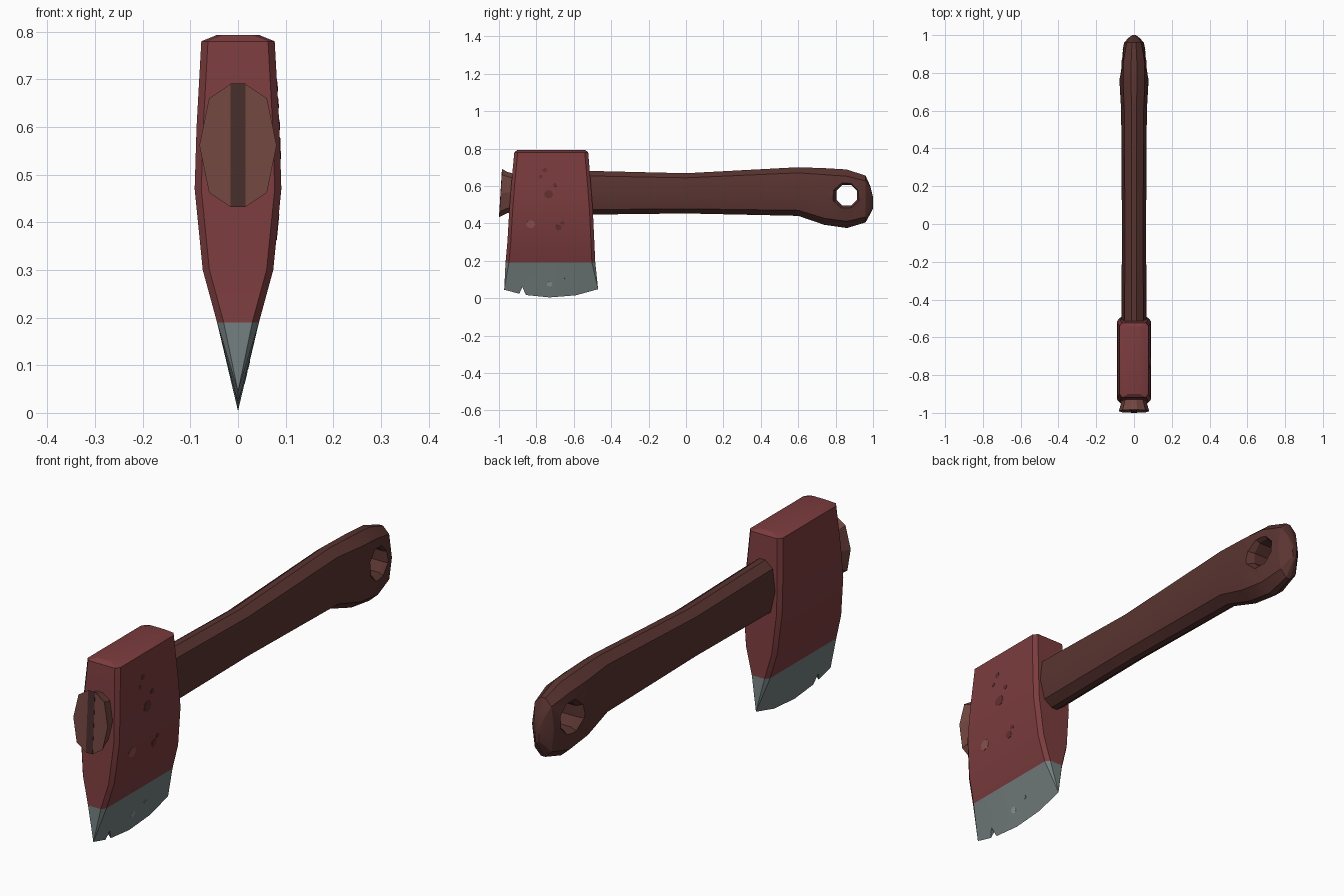
import bpy, bmesh, math
from mathutils import Vector

if "Cube" in bpy.data.objects:
    bpy.data.objects.remove(bpy.data.objects["Cube"])


def material(name, rgb):
    m = bpy.data.materials.new(name)
    m.diffuse_color = (*rgb, 1)
    m.use_nodes = True
    m.node_tree.nodes["Principled BSDF"].inputs["Base Color"].default_value = m.diffuse_color
    return m


RED = material("red_paint", (0.20, 0.045, 0.048))
STEEL = material("steel", (0.17, 0.205, 0.205))
WOOD = material("dark_wood", (0.10, 0.034, 0.030))
END = material("end_grain", (0.17, 0.062, 0.052))
WEDGE = material("wedge_wood", (0.06, 0.026, 0.023))
CHIP_DARK = material("dark_chip", (0.12, 0.03, 0.03))
CHIP_LIGHT = material("light_chip", (0.25, 0.085, 0.075))
CHIP_STEEL = material("steel_chip", (0.27, 0.30, 0.30))


def finish(name, bm, mat=None, smooth=True):
    bmesh.ops.recalc_face_normals(bm, faces=bm.faces)
    me = bpy.data.meshes.new(name)
    bm.to_mesh(me)
    bm.free()
    ob = bpy.data.objects.new(name, me)
    bpy.context.collection.objects.link(ob)
    if mat:
        me.materials.append(mat)
    if smooth:
        bpy.ops.object.select_all(action='DESELECT')
        bpy.context.view_layer.objects.active = ob
        ob.select_set(True)
        bpy.ops.object.shade_smooth_by_angle(angle=math.radians(22))
    return ob


def loft(name, rings, mat=None, smooth=True):
    bm = bmesh.new()
    vs = [[bm.verts.new(p) for p in r] for r in rings]
    n = len(vs[0])
    for a, b in zip(vs, vs[1:]):
        for i in range(n):
            j = (i + 1) % n
            bm.faces.new((a[i], a[j], b[j], b[i]))
    bm.faces.new(vs[0])
    bm.faces.new(vs[-1])
    return finish(name, bm, mat, smooth)


def cut(ob, cutter):
    cutter.hide_render = True
    cutter.hide_viewport = False
    cutter.display_type = 'WIRE'
    mod = ob.modifiers.new("cut", 'BOOLEAN')
    mod.operation = 'DIFFERENCE'
    mod.solver = 'EXACT'
    mod.object = cutter


# Axe head: chamfered rectangles stacked along z (z, half width, y min, y max)
HEAD = [(0.19, 0.044, -0.965, -0.485), (0.30, 0.074, -0.955, -0.490),
        (0.47, 0.091, -0.945, -0.498), (0.60, 0.087, -0.935, -0.508),
        (0.78, 0.077, -0.918, -0.523), (0.793, 0.045, -0.90, -0.54)]


def head_ring(z, w, y0, y1, c=0.014):
    d = c * 1.3
    q = [(w - c, y0), (w, y0 + d), (w, y1 - d), (w - c, y1)]
    return [(x, y, z) for x, y in q] + [(-x, y, z) for x, y in reversed(q)]


loft("axe_head", [head_ring(*s) for s in HEAD], RED)

# Blade: wedge from the head's lowest ring down to a curved cutting edge
bm = bmesh.new()
edge = [bm.verts.new((0, y, z)) for y, z in
        [(-0.972, 0.045), (-0.87, 0.018), (-0.73, 0.004), (-0.59, 0.015), (-0.47, 0.048)]]
z, w, y0, y1 = HEAD[0]
top = {}
for s in (1, -1):
    ys = [y0 + 0.018 + (y1 - y0 - 0.036) * i / 4 for i in range(5)]
    side = [bm.verts.new((s * w, y, z)) for y in ys]
    f, b = (bm.verts.new((s * (w - 0.014), y, z)) for y in (y0, y1))
    top[s] = [f] + side + [b]
    for i in range(4):
        bm.faces.new((side[i], side[i + 1], edge[i + 1], edge[i]))
    bm.faces.new((f, side[0], edge[0]))
    bm.faces.new((b, side[-1], edge[-1]))
for k in (0, -1):
    bm.faces.new((top[1][k], top[-1][k], edge[k]))
bm.faces.new(top[1] + top[-1][::-1])
blade = finish("blade", bm, STEEL)
notch = [(-0.91, -0.02), (-0.875, 0.06), (-0.84, -0.02)]
cut(blade, loft("notch_cutter", [[(x, y, z) for y, z in notch] for x in (-0.1, 0.1)], None, False))


# Handle: ten-sided sections along y (y, top, bottom, half width)
def handle_ring(y, top, bot, w, tilt=0.0):
    h, m = (top - bot) / 2, (top + bot) / 2
    q = [(0.2, 1), (0.75, 0.77), (1, 0), (0.75, -0.77), (0.2, -1)]
    q += [(-a, b) for a, b in reversed(q)]
    return [(a * w, y + tilt * b, m + b * h) for a, b in q]


handle = loft("handle", [handle_ring(*s) for s in [
    (-0.93, 0.665, 0.455, 0.062), (-0.50, 0.68, 0.447, 0.066),
    (0.0, 0.668, 0.453, 0.064), (0.60, 0.70, 0.44, 0.068),
    (0.74, 0.695, 0.392, 0.076), (0.86, 0.688, 0.375, 0.074),
    (0.96, 0.655, 0.405, 0.052), (0.985, 0.60, 0.45, 0.03),
    (1.0, 0.54, 0.48, 0.01)]], WOOD)

# Eight-sided hanging hole with a chamfered rim
hole = []
for x, r in [(-0.12, 0.11), (-0.045, 0.060), (0.045, 0.060), (0.12, 0.11)]:
    hole.append([(x, 0.86 + r * math.cos(a), 0.55 + r * math.sin(a))
                 for a in [math.pi * (k + 0.5) / 4 for k in range(8)]])
cut(handle, loft("hole_cutter", hole, None, False))

# Flared handle end in front of the head, with the wedge set in it
loft("handle_end", [handle_ring(-0.92, 0.665, 0.46, 0.064),
                    handle_ring(-0.955, 0.675, 0.455, 0.07),
                    handle_ring(-0.991, 0.69, 0.433, 0.081, 0.008)], END)
loft("wedge", [[(x, y, z) for x in (-0.016, 0.016)
                for y, z in ([(-1.0, 0.432), (-0.984, 0.691)] if x < 0
                             else [(-0.984, 0.691), (-1.0, 0.432)])],
               [(x, y, z) for x in (-0.016, 0.016)
                for y, z in ([(-0.96, 0.455), (-0.96, 0.675)] if x < 0
                             else [(-0.96, 0.675), (-0.96, 0.455)])]], WEDGE, False)


# Small chips lying on the right side of head and blade
def chip(name, y, z, r, mat):
    prof = [(0.004, 0.0)] + [s[:2] for s in HEAD]
    if z < 0.19:
        prof = [(0.19, 0.044), (0.008, 0.0)][::-1]
    else:
        prof = [s[:2] for s in HEAD]
    for (za, xa), (zb, xb) in zip(prof, prof[1:]):
        if za <= z <= zb:
            break
    up = Vector((xb - xa, 0, zb - za)).normalized()
    nrm = Vector((up.z, 0, -up.x))
    c = Vector((xa + (xb - xa) * (z - za) / (zb - za), y, z))
    rings = []
    for off in (-0.003, 0.0012):
        rings.append([c + nrm * off + up * r * math.sin(a) + Vector((0, r * 1.1 * math.cos(a), 0))
                      for a in [math.tau * k / 7 for k in range(7)]])
    loft(name, rings, mat, False)


for i, (y, z, r, m) in enumerate([
        (-0.755, 0.685, 0.011, CHIP_DARK), (-0.777, 0.65, 0.010, CHIP_DARK),
        (-0.735, 0.555, 0.023, CHIP_DARK), (-0.70, 0.605, 0.011, CHIP_DARK),
        (-0.83, 0.395, 0.022, CHIP_LIGHT), (-0.682, 0.378, 0.016, CHIP_DARK),
        (-0.66, 0.402, 0.010, CHIP_DARK), (-0.73, 0.075, 0.014, CHIP_STEEL),
        (-0.655, 0.10, 0.008, STEEL)]):
    chip(f"chip_{i + 1}", y, z, r, m)
